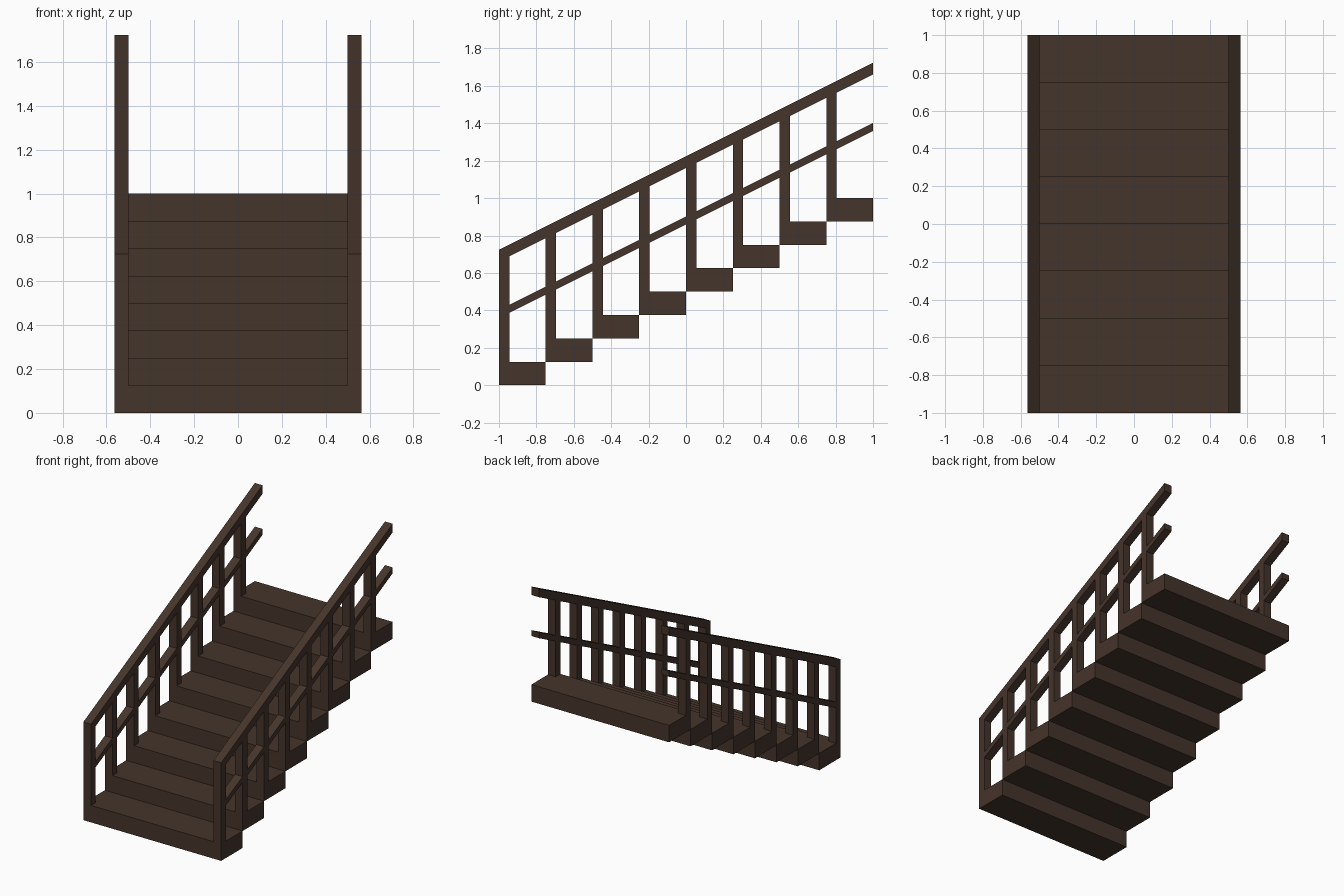
import bpy

if "Cube" in bpy.data.objects:
    bpy.data.objects.remove(bpy.data.objects["Cube"])

STEPS, RUN, RISE = 8, 0.25, 0.125
HALF_W, INNER = 0.5625, 0.5
POST = 0.055

wood = bpy.data.materials.new("dark_wood")
wood.diffuse_color = (0.06, 0.035, 0.024, 1)
wood.use_nodes = True
wood.node_tree.nodes["Principled BSDF"].inputs["Base Color"].default_value = wood.diffuse_color


def extrude_x(name, profile, x0, x1):
    """Solid made by sweeping a (y, z) profile from x0 to x1."""
    n = len(profile)
    verts = [(x, y, z) for x in (x0, x1) for y, z in profile]
    faces = [tuple(reversed(range(n))), tuple(range(n, 2 * n))]
    faces += [(i, (i + 1) % n, n + (i + 1) % n, n + i) for i in range(n)]
    mesh = bpy.data.meshes.new(name)
    mesh.from_pydata(verts, [], faces)
    mesh.materials.append(wood)
    obj = bpy.data.objects.new(name, mesh)
    bpy.context.collection.objects.link(obj)
    return obj


def mirrored(obj):
    obj.modifiers.new("mirror", 'MIRROR').use_axis[0] = True


def rail_top(y):
    return 1.224 + 0.5 * y


def sloped_rail(name, drop, thick, y0):
    a, b = rail_top(y0) - drop, rail_top(1) - drop
    mirrored(extrude_x(name, [(y0, a - thick), (1, b - thick), (1, b), (y0, a)],
                       INNER, HALF_W))


for i in range(STEPS):
    y, z = -1 + i * RUN, i * RISE
    # Tread block
    extrude_x(f"step_{i + 1}",
              [(y, z), (y + RUN, z), (y + RUN, z + RISE), (y, z + RISE)],
              -HALF_W, HALF_W)
    # Pair of baluster posts, cut to the slope under the handrail
    y1, under = y + POST, 0.0625
    mirrored(extrude_x(f"posts_{i + 1}",
                       [(y, z + RISE), (y1, z + RISE),
                        (y1, rail_top(y1) - under), (y, rail_top(y) - under)],
                       INNER, HALF_W))

# Handrails and middle rails on both sides
sloped_rail("handrails", 0, 0.0625, -1)
sloped_rail("middle_rails", 0.322, 0.043, -1 + POST)
